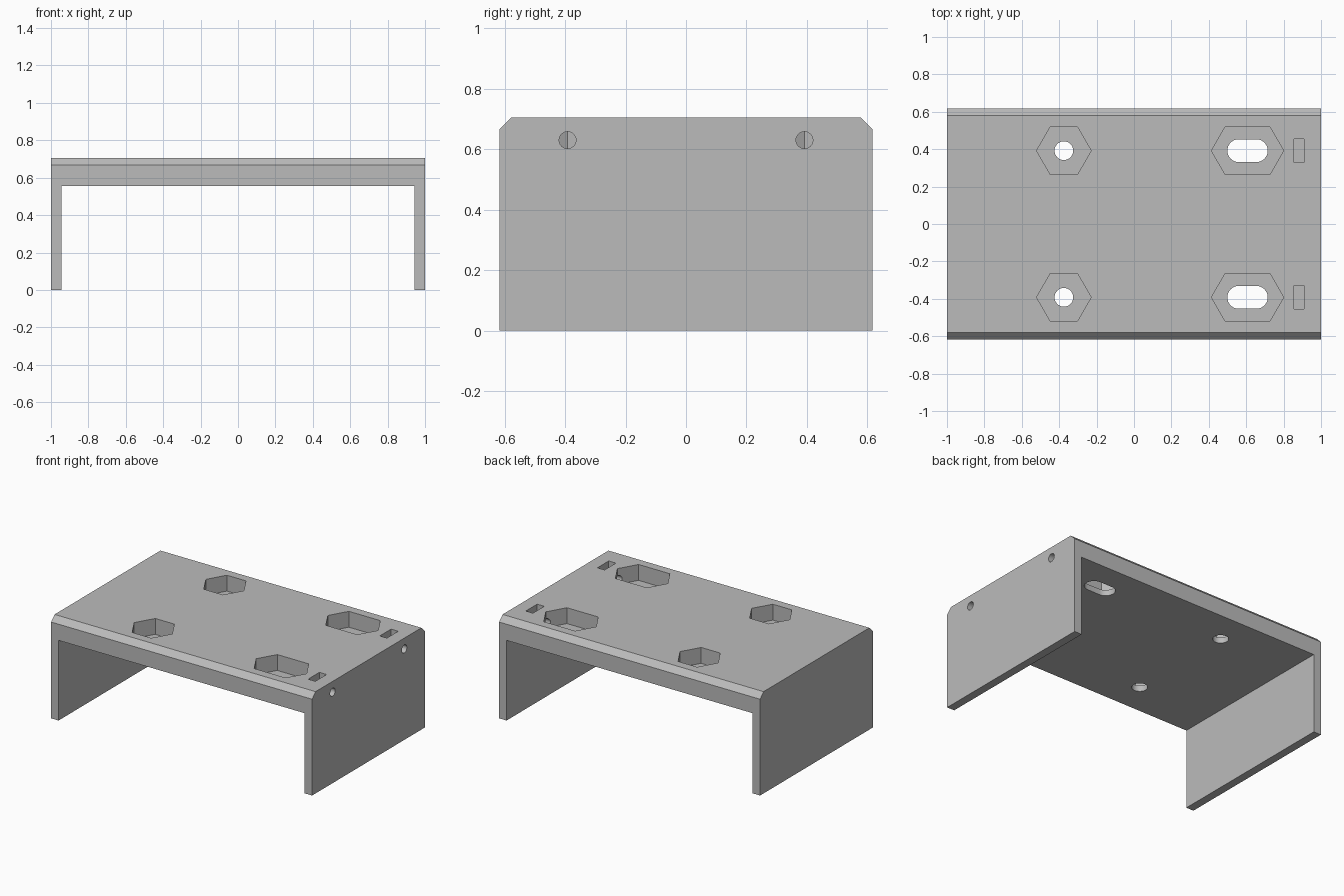
import bpy, bmesh, math
from mathutils import Vector

if "Cube" in bpy.data.objects:
    bpy.data.objects.remove(bpy.data.objects["Cube"])

HALF_X, HALF_Y, TOP = 1.0, 0.617, 0.705
CHAMFER = 0.038
PLATE_BOTTOM = 0.555
WALL_INNER = 0.943
POCKET_FLOOR = 0.595
ABOVE = TOP + 0.1

grey = bpy.data.materials.new("plain grey")
grey.use_nodes = True
grey.diffuse_color = (0.5, 0.5, 0.5, 1)
grey.node_tree.nodes["Principled BSDF"].inputs["Base Color"].default_value = (0.5, 0.5, 0.5, 1)


def prism(name, outline, lo, hi, axis="Z"):
    """Extrude a 2D outline along z (outline is x, y) or x (outline is y, z)."""
    bm = bmesh.new()
    place = (lambda a, b: (a, b, lo)) if axis == "Z" else (lambda a, b: (lo, a, b))
    base = bm.faces.new([bm.verts.new(place(a, b)) for a, b in outline])
    grown = bmesh.ops.extrude_face_region(bm, geom=[base])["geom"]
    shift = Vector((0, 0, hi - lo)) if axis == "Z" else Vector((hi - lo, 0, 0))
    bmesh.ops.translate(bm, vec=shift, verts=[v for v in grown if isinstance(v, bmesh.types.BMVert)])
    bmesh.ops.recalc_face_normals(bm, faces=bm.faces)
    mesh = bpy.data.meshes.new(name)
    bm.to_mesh(mesh)
    bm.free()
    mesh.materials.append(grey)
    obj = bpy.data.objects.new(name, mesh)
    bpy.context.collection.objects.link(obj)
    return obj


def rect(x0, x1, y0, y1):
    return [(x0, y0), (x1, y0), (x1, y1), (x0, y1)]


def rounded(cx, cy, radius, sides, stretch=0.0):
    """Regular polygon whose two halves are pulled apart along the first axis."""
    points = []
    for i in range(sides):
        angle = 2 * math.pi * i / sides
        dx, dy = radius * math.cos(angle), radius * math.sin(angle)
        if stretch and abs(dx) < 1e-6:
            ends = (1, -1) if dy > 0 else (-1, 1)
            points += [(cx + s * stretch, cy + dy) for s in ends]
        else:
            points.append((cx + dx + math.copysign(stretch, dx), cy + dy))
    return points


# Body: chamfered block
bracket = prism("bracket", [
    (-HALF_Y, 0), (HALF_Y, 0), (HALF_Y, TOP - CHAMFER), (HALF_Y - CHAMFER, TOP),
    (CHAMFER - HALF_Y, TOP), (-HALF_Y, TOP - CHAMFER)], -HALF_X, HALF_X, "X")

# Open channel between the two side walls
cutters = [prism("channel_cutter", rect(-WALL_INNER, WALL_INNER, -1, 1), -0.1, PLATE_BOTTOM)]

for y in (-0.392, 0.392):
    # Fixed hole and sliding slot, each under a hexagonal nut pocket
    for x, radius, stretch in ((-0.375, 0.05, 0), (0.607, 0.061, 0.047)):
        cutters.append(prism("pocket_cutter", rounded(x, y, 0.146, 6, stretch), POCKET_FLOOR, ABOVE))
        cutters.append(prism("bolt_cutter", rounded(x, y, radius, 32, stretch), 0.5, ABOVE))
    # Square nut slot and the set screw hole running through it
    cutters.append(prism("nut_slot_cutter", rect(0.855, 0.91, y - 0.062, y + 0.062), 0.575, ABOVE))
    cutters.append(prism("screw_cutter", rounded(y, 0.63, 0.028, 24), 0.65, 1.1, "X"))

for cutter in cutters:
    cutter.hide_render = True
    cut = bracket.modifiers.new("cut", "BOOLEAN")
    cut.operation, cut.solver, cut.object = "DIFFERENCE", "EXACT", cutter

# Bake the cuts, then drop the cutters
bpy.context.view_layer.update()
graph = bpy.context.evaluated_depsgraph_get()
finished = bpy.data.meshes.new_from_object(bracket.evaluated_get(graph))
bracket.modifiers.clear()
bracket.data = finished
for cutter in cutters:
    bpy.data.objects.remove(cutter)

bpy.ops.object.select_all(action="DESELECT")
bracket.select_set(True)
bpy.context.view_layer.objects.active = bracket
bpy.ops.object.shade_smooth_by_angle(angle=math.radians(30))
